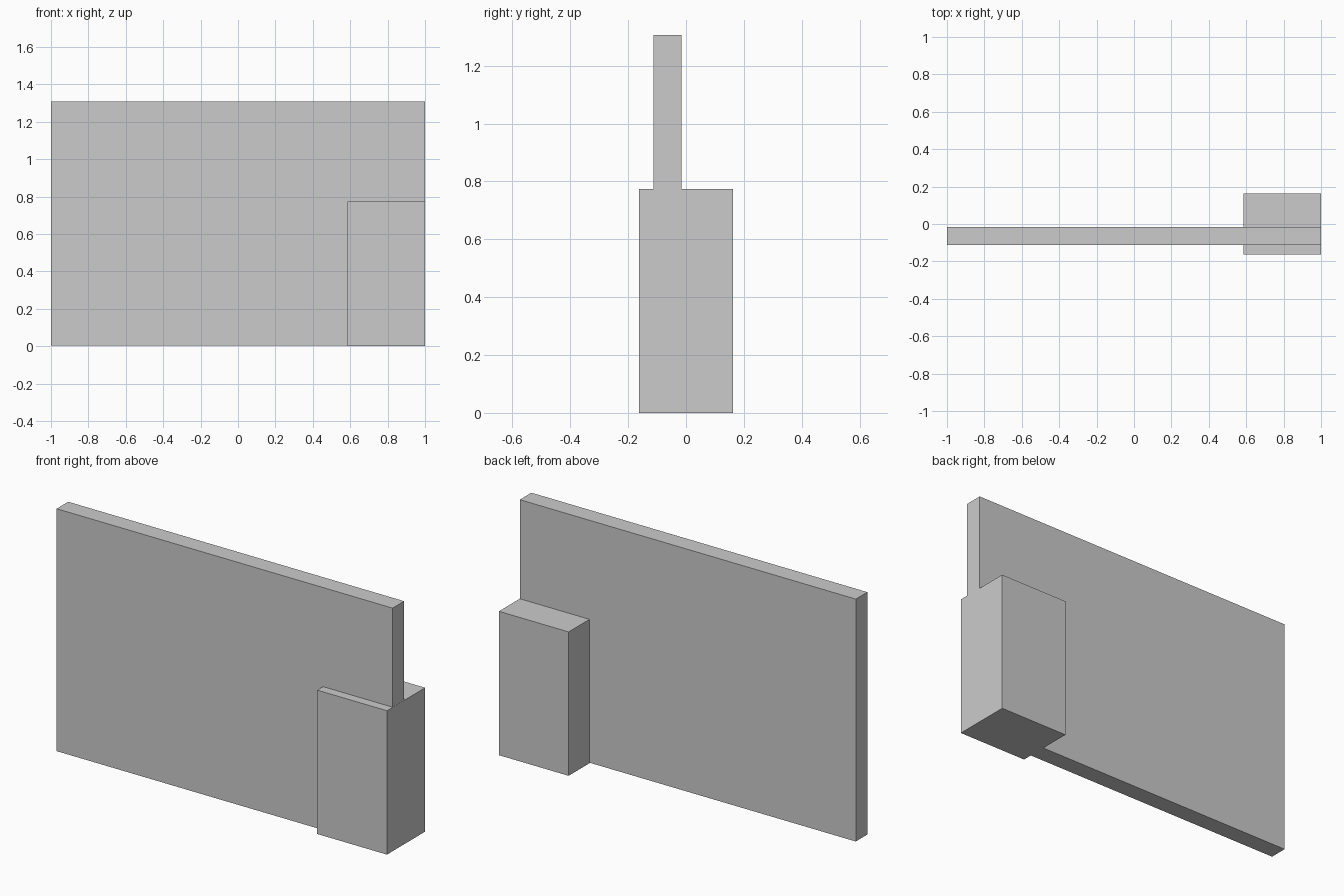
import bpy

if "Cube" in bpy.data.objects:
    bpy.data.objects.remove(bpy.data.objects["Cube"])


def box(name, x, y, z):
    """Axis-aligned box from (min, max) ranges."""
    bpy.ops.mesh.primitive_cube_add(
        size=1, location=[(a + b) / 2 for a, b in (x, y, z)])
    ob = bpy.context.object
    ob.name = name
    ob.scale = [b - a for a, b in (x, y, z)]
    bpy.ops.object.transform_apply(location=False, rotation=False, scale=True)
    return ob


# Thin upright wall
box("wall_panel", (-1.0, 0.999), (-0.113, -0.015), (0.003, 1.307))

# Thick post enclosing the lower right end of the wall
box("end_post", (0.585, 1.0), (-0.162, 0.162), (0.0, 0.774))
